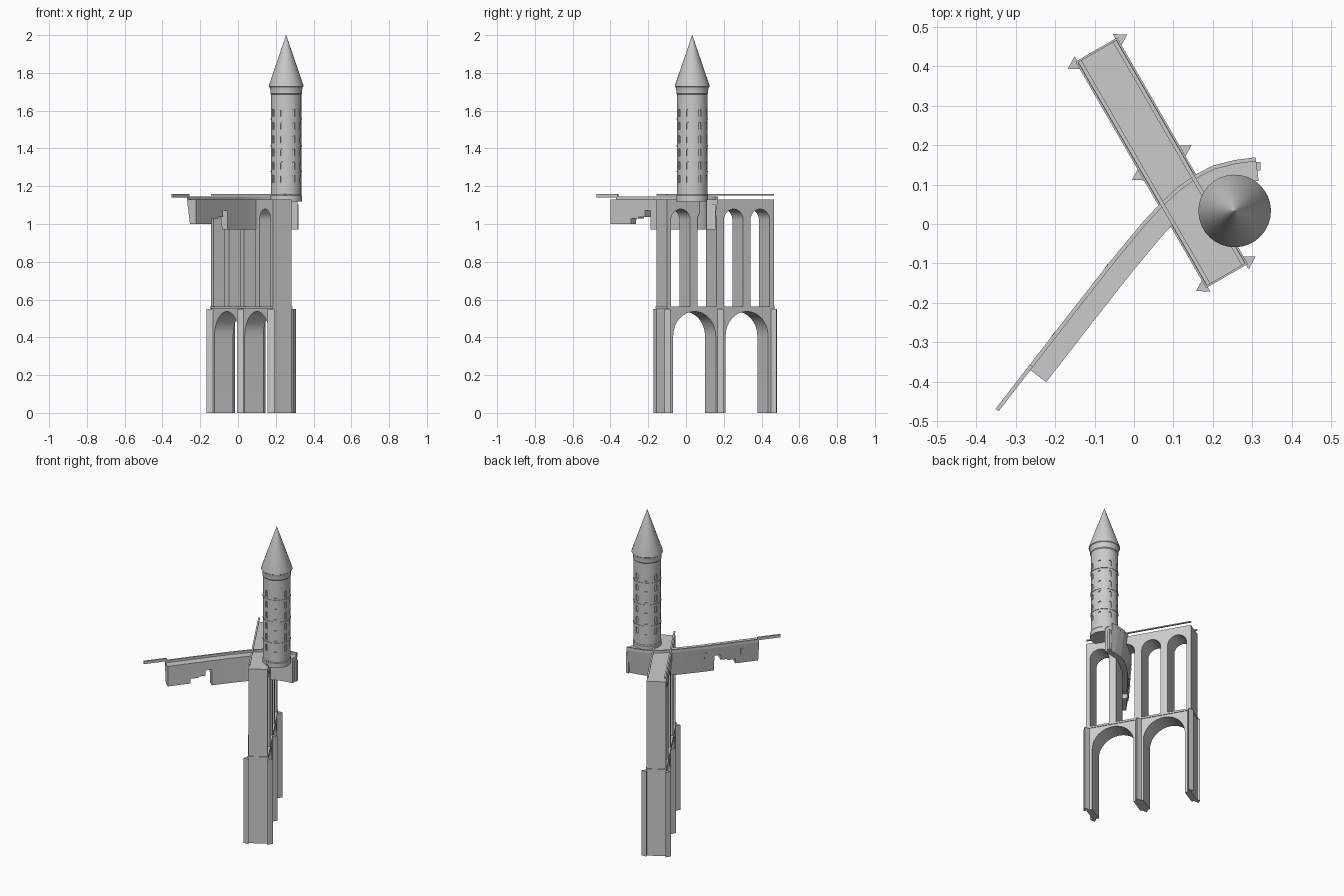
import bpy, bmesh, math
from mathutils import Vector, Matrix

if "Cube" in bpy.data.objects:
    bpy.data.objects.remove(bpy.data.objects["Cube"])

# Bridge frame: local x runs along the deck, local y across it
BRIDGE = Matrix.Translation((0.07, 0.155, 0)) @ Matrix.Rotation(math.radians(-60), 4, 'Z')
LEN, WID = 0.654, 0.114


def finish(name, bm, matrix=None, smooth=False):
    bmesh.ops.recalc_face_normals(bm, faces=bm.faces)
    me = bpy.data.meshes.new(name)
    bm.to_mesh(me)
    bm.free()
    ob = bpy.data.objects.new(name, me)
    bpy.context.collection.objects.link(ob)
    if matrix:
        ob.matrix_world = matrix
    if smooth:
        bpy.ops.object.select_all(action='DESELECT')
        ob.select_set(True)
        bpy.context.view_layer.objects.active = ob
        bpy.ops.object.shade_smooth_by_angle(angle=math.radians(35))
    return ob


def prism(bm, pts, offset):
    """Extrude a polygon of 3D points by an offset."""
    f = bm.faces.new([bm.verts.new(p) for p in pts])
    r = bmesh.ops.extrude_face_region(bm, geom=[f], use_keep_orig=True)
    bmesh.ops.translate(bm, vec=Vector(offset),
                        verts=[v for v in r['geom'] if isinstance(v, bmesh.types.BMVert)])


def box(bm, c, size):
    x, y, z = (s / 2 for s in size)
    prism(bm, [(c[0] + a * x, c[1] + b * y, c[2] - z)
               for a, b in ((-1, -1), (1, -1), (1, 1), (-1, 1))], (0, 0, size[2]))


def loft(bm, sections):
    """Join equal closed cross-sections and cap both ends."""
    rows = [[bm.verts.new(p) for p in s] for s in sections]
    n = len(rows[0])
    for a, b in zip(rows, rows[1:]):
        for i in range(n):
            bm.faces.new((a[i], a[(i + 1) % n], b[(i + 1) % n], b[i]))
    bm.faces.new(rows[0])
    bm.faces.new(rows[-1][::-1])


def arcade(name, z0, z1, centres, radius, spring):
    """Wall with round arches cut up from its foot."""
    pts = [(-LEN / 2, z0), (-LEN / 2, z1), (LEN / 2, z1), (LEN / 2, z0)]
    for c in sorted(centres, reverse=True):
        pts.append((c + radius, z0))
        pts += [(c + radius * math.cos(math.pi * k / 16),
                 spring + radius * math.sin(math.pi * k / 16)) for k in range(17)]
        pts.append((c - radius, z0))
    bm = bmesh.new()
    prism(bm, [(s, -WID / 2, z) for s, z in pts], (0, WID, 0))
    return finish(name, bm, BRIDGE, True)


# Two tiers of arches
arcade('lower_arches', 0, 0.555, (-0.16, 0.16), 0.13, 0.407)
arcade('upper_arches', 0.56, 1.13, (-0.241, -0.079, 0.083, 0.245), 0.059, 1.02)

# Ledge between the tiers
bm = bmesh.new()
box(bm, (0, 0, 0.558), (LEN + 0.008, WID + 0.008, 0.012))
finish('tier_ledge', bm, BRIDGE)

# Triangular cutwaters on the lower piers
bm = bmesh.new()
for s in (-0.325, 0, 0.325):
    for side in (-1, 1):
        y = side * (WID / 2 - 0.001)
        prism(bm, [(s - 0.019, y, 0), (s + 0.019, y, 0), (s, y + side * 0.031, 0)], (0, 0, 0.55))
finish('cutwaters', bm, BRIDGE)

# Thin handrails hovering over the deck edges
bm = bmesh.new()
for side in (-1, 1):
    box(bm, (0, side * (WID / 2 - 0.006), 1.155), (LEN, 0.01, 0.006))
finish('bridge_handrails', bm, BRIDGE)

# Curved walkway, given by its outer edge
EDGE = [Vector(p) for p in ((-0.27, -0.364), (-0.16, -0.222), (-0.05, -0.082), (0.025, 0.008),
                            (0.066, 0.052), (0.11, 0.093), (0.155, 0.125), (0.2, 0.148),
                            (0.255, 0.162), (0.308, 0.169))]
DIST = [0]
for a, b in zip(EDGE, EDGE[1:]):
    DIST.append(DIST[-1] + (b - a).length)


def station(d):
    """Outer-edge point and inward normal at a distance along the path."""
    i = max(k for k in range(len(EDGE) - 1) if DIST[k] <= d + 1e-9 or k == 0)
    t = (d - DIST[i]) / (DIST[i + 1] - DIST[i])

    def tangent(k):
        return (EDGE[min(k + 1, len(EDGE) - 1)] - EDGE[max(k - 1, 0)]).normalized()
    tan = tangent(i).lerp(tangent(i + 1), t).normalized()
    return EDGE[i].lerp(EDGE[i + 1], t), Vector((tan.y, -tan.x))


def sweep(bm, d0, d1, section):
    ds = [d0] + [d for d in DIST if d0 + 1e-4 < d < d1 - 1e-4] + [d1]
    rows = []
    for d in ds:
        p, n = station(d)
        rows.append([(*(p + n * w), z) for w, z in section])
    loft(bm, rows)


# Walkway body with stepped underside and battered outer face
bm = bmesh.new()
for d0, d1, z in ((0, 0.14, 1.0), (0.14, 0.19, 1.03), (0.19, 0.232, 1.038),
                  (0.232, 0.272, 1.072), (0.272, DIST[-1], 0.97)):
    inset = 0.15 * (1.13 - z)
    sweep(bm, d0, d1, [(0, 1.13), (inset, z), (0.06, z), (0.06, 1.13)])
finish('walkway', bm)

# Parapet on its outer edge
bm = bmesh.new()
sweep(bm, 0, DIST[-1], [(0, 1.128), (0, 1.145), (0.01, 1.145), (0.01, 1.128)])
finish('walkway_parapet', bm)

# Projecting beam at the broken end
bm = bmesh.new()
sweep(bm, -0.132, 0.01, [(0, 1.14), (0, 1.158), (0.01, 1.158), (0.01, 1.14)])
finish('end_beam', bm)

# Slit windows on the outer face
bm = bmesh.new()
for d in (0.1, 0.32):
    sweep(bm, d, d + 0.012, [(-0.001, 1.1), (0.004, 1.06), (0.02, 1.06), (0.02, 1.1)])
finish('wall_slits', bm)

# Small block at the tower end of the walkway
bm = bmesh.new()
box(bm, (0.311, 0.146, 1.037), (0.018, 0.022, 0.134))
finish('walkway_end_block', bm)

# Round tower with string courses and a flared collar
TOWER = Matrix.Translation((0.255, 0.033, 0)) @ Matrix.Rotation(math.radians(-60), 4, 'Z')


def lathe(name, profile, n=32):
    bm = bmesh.new()
    loft(bm, [[(r * math.cos(2 * math.pi * (i + .5) / n), r * math.sin(2 * math.pi * (i + .5) / n), z)
               for i in range(n)] for r, z in profile])
    return finish(name, bm, TOWER, True)


prof = [(0.084, 1.12), (0.084, 1.15), (0.08, 1.155)]
for z in (1.277, 1.414, 1.555):
    prof += [(0.08, z - 0.003), (0.083, z - 0.003), (0.083, z + 0.003), (0.08, z + 0.003)]
prof += [(0.08, 1.685), (0.084, 1.69), (0.084, 1.71), (0.09, 1.732)]
tower = lathe('tower', prof)

# Conical roof
lathe('tower_roof', [(0.084, 1.722), (0.092, 1.728), (0.092, 1.733), (0.0005, 2.0)])

# Arched windows, recessed into the tower
bm = bmesh.new()
w, h = 0.009, 0.02
arch = [(-w, -h), (w, -h)] + [(w * math.cos(math.pi * k / 6), h - w + w * math.sin(math.pi * k / 6))
                              for k in range(7)]
for row in range(6):
    z = 1.24 + row * 0.0698
    for k in range(8):
        a = k * math.pi / 4
        out, side = Vector((math.cos(a), math.sin(a), 0)), Vector((-math.sin(a), math.cos(a), 0))
        prism(bm, [out * 0.073 + side * y + Vector((0, 0, z + dz)) for y, dz in arch], out * 0.02)
cutter = finish('window_cutters', bm, TOWER)
cutter.hide_render = True
cutter.hide_viewport = True
mod = tower.modifiers.new('windows', 'BOOLEAN')
mod.operation = 'DIFFERENCE'
mod.solver = 'EXACT'
mod.object = cutter
